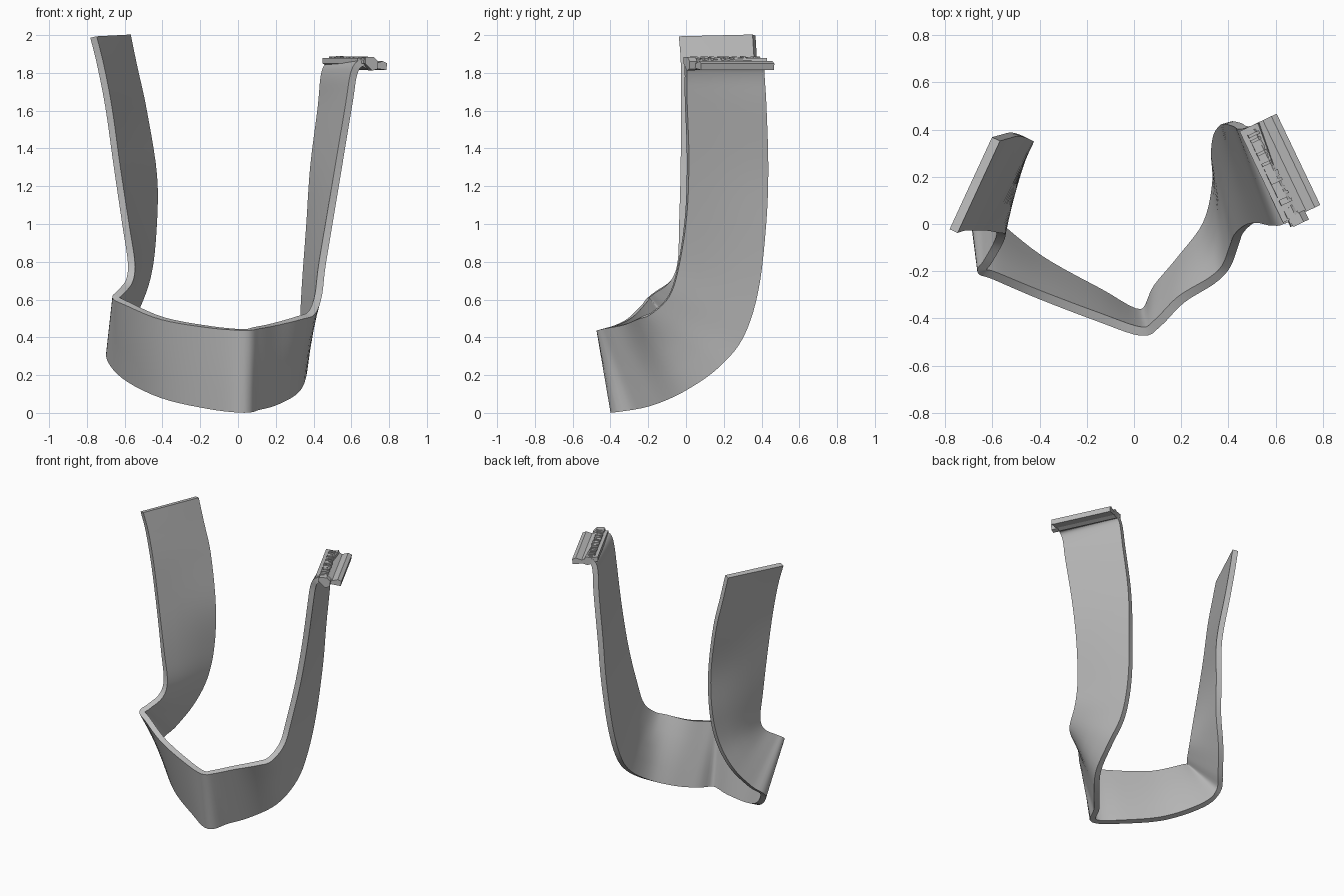
import bpy, bmesh, random
from mathutils import Vector

random.seed(4)
cube = bpy.data.objects.get("Cube")
if cube:
    bpy.data.objects.remove(cube, do_unlink=True)

grey = bpy.data.materials.new("plain grey")
grey.use_nodes = True
colour = (0.5, 0.5, 0.5, 1)
grey.diffuse_color = colour
grey.node_tree.nodes["Principled BSDF"].inputs["Base Color"].default_value = colour


def make_object(name, bm):
    """Turn a bmesh into a linked, coloured object with consistent normals."""
    bmesh.ops.recalc_face_normals(bm, faces=bm.faces)
    mesh = bpy.data.meshes.new(name)
    bm.to_mesh(mesh)
    bm.free()
    mesh.materials.append(grey)
    obj = bpy.data.objects.new(name, mesh)
    bpy.context.collection.objects.link(obj)
    return obj


def smooth_path(points, steps):
    """Sample a Catmull-Rom curve running through all points."""
    p = [Vector(q) for q in points]
    p = [2 * p[0] - p[1]] + p + [2 * p[-1] - p[-2]]
    path = []
    for a, b, c, d in zip(p, p[1:], p[2:], p[3:]):
        for i in range(steps):
            t = i / steps
            path.append(0.5 * (2 * b + (c - a) * t + (2 * a - 5 * b + 4 * c - d) * t * t
                               + (3 * b - a - 3 * c + d) * t ** 3))
    return path + [p[-2]]


# Strap: the two long edges of one ribbon, from one arm round to the other
front_edge = [
    (-.765, -.03, 1.99), (-.73, -.02, 1.85), (-.685, -.02, 1.62), (-.64, -.02, 1.3),
    (-.595, -.03, 1), (-.565, -.04, .8), (-.575, -.08, .7), (-.62, -.16, .64),
    (-.645, -.2, .61), (-.59, -.22, .58), (-.4, -.3, .5), (-.15, -.395, .455),
    (.03, -.455, .44), (.1, -.42, .45), (.2, -.32, .47), (.33, -.24, .505),
    (.39, -.18, .53), (.425, -.09, .62), (.445, -.04, .78), (.49, 0, 1.05),
    (.54, .01, 1.35), (.59, 0, 1.65), (.61, 0, 1.78), (.635, 0, 1.84), (.68, .02, 1.86)]
back_edge = [
    (-.585, .36, 2), (-.55, .37, 1.83), (-.5, .38, 1.6), (-.445, .36, 1.25),
    (-.45, .35, .95), (-.48, .31, .72), (-.55, .25, .53), (-.63, .15, .38),
    (-.68, .07, .3), (-.6, .01, .19), (-.4, -.15, .085), (-.15, -.29, .025),
    (.03, -.38, .004), (.1, -.27, .02), (.2, -.15, .05), (.31, 0, .12),
    (.35, .17, .24), (.345, .3, .4), (.355, .38, .65), (.38, .42, 1),
    (.4, .43, 1.3), (.44, .42, 1.62), (.455, .41, 1.78), (.48, .41, 1.84), (.53, .43, 1.86)]

bm = bmesh.new()
across = 4
rows = []
for a, b in zip(smooth_path(front_edge, 5), smooth_path(back_edge, 5)):
    rows.append([bm.verts.new(a.lerp(b, i / across)) for i in range(across + 1)])
for r, s in zip(rows, rows[1:]):
    for i in range(across):
        bm.faces.new((r[i], r[i + 1], s[i + 1], s[i]))
strap = make_object("strap", bm)
thick = strap.modifiers.new("thickness", 'SOLIDIFY')
thick.thickness = 0.038
thick.offset = 0
thick.use_even_offset = True
bpy.context.view_layer.objects.active = strap
strap.select_set(True)
bpy.ops.object.modifier_apply(modifier=thick.name)
bpy.ops.object.shade_smooth_by_angle(angle=0.6)

# Clip frame: u points outward from the strap end, v runs along its width
origin = Vector((.69, 0, 0))
u = Vector((.9, .43, 0))
v = Vector((-.43, .9, 0))


def clip_point(out, along, z):
    return origin + u * out + v * along + Vector((0, 0, z))


def add_prism(bm, profile, start, end):
    """Extrude an (out, z) profile along the width of the clip."""
    ends = [[bm.verts.new(clip_point(o, w, z)) for o, z in profile] for w in (start, end)]
    n = len(profile)
    for i in range(n):
        j = (i + 1) % n
        bm.faces.new((ends[0][i], ends[0][j], ends[1][j], ends[1][i]))
    bm.faces.new(ends[0])
    bm.faces.new(ends[1])


# Clip plate: dished on top, with a flared outer lip
bm = bmesh.new()
add_prism(bm, [(-.05, 1.85), (.02, 1.815), (.05, 1.825), (.12, 1.815), (.125, 1.85),
               (.1, 1.862), (.06, 1.85), (.02, 1.87), (-.05, 1.88)], .03, .46)
make_object("clip_plate", bm)

# Ridge of rough teeth along the inner side of the plate
bm = bmesh.new()
teeth = 36
pitch = .44 / teeth
for k in range(teeth):
    top = 1.882 + random.uniform(-.007, .007)
    reach = .024 + random.uniform(-.005, .005)
    add_prism(bm, [(-.03, 1.85), (reach, 1.845), (reach, top - .01), (.01, top), (-.025, top)],
              k * pitch, (k + 1.1) * pitch)
make_object("clip_ridge", bm)

# Rounded knob closing the front end of the clip
bm = bmesh.new()
add_prism(bm, [(-.02, 1.85), (.02, 1.812), (.05, 1.82), (.055, 1.86), (.03, 1.885), (-.02, 1.885)],
          -.005, .04)
make_object("clip_knob", bm)
